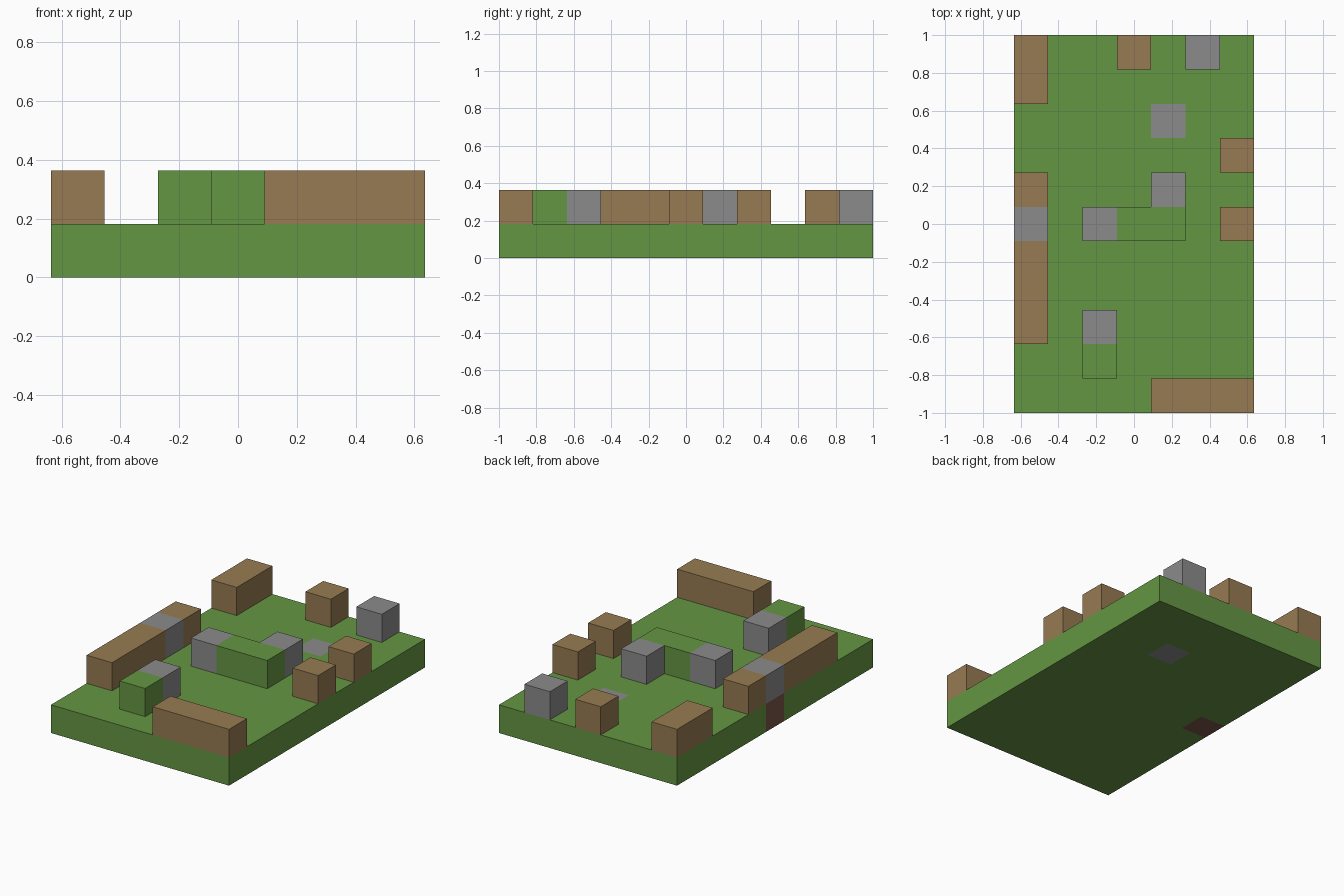
import bpy
import bmesh

if "Cube" in bpy.data.objects:
    bpy.data.objects.remove(bpy.data.objects["Cube"], do_unlink=True)

COLS, ROWS = 7, 11
CELL = 2 / ROWS


def srgb(r, g, b):
    return tuple(((c / 255 + 0.055) / 1.055) ** 2.4 for c in (r, g, b)) + (1.0,)


def material(name, color):
    mat = bpy.data.materials.new(name)
    mat.use_nodes = True
    mat.diffuse_color = color
    mat.node_tree.nodes["Principled BSDF"].inputs["Base Color"].default_value = color
    return mat


green = material("grass green", srgb(101, 150, 67))
brown = material("earth brown", srgb(151, 123, 82))
grey = material("stone grey", srgb(139, 139, 139))
dark = material("dark reddish brown", srgb(122, 85, 72))


def finish(bm, name, mats):
    bmesh.ops.recalc_face_normals(bm, faces=bm.faces)
    mesh = bpy.data.meshes.new(name)
    bm.to_mesh(mesh)
    bm.free()
    for mat in mats:
        mesh.materials.append(mat)
    obj = bpy.data.objects.new(name, mesh)
    bpy.context.collection.objects.link(obj)
    return obj


def corner(col, row, level):
    return ((col - COLS / 2) * CELL, (row - ROWS / 2) * CELL, level * CELL)


# Ground slab: one cell thick, divided into cells so single cells can be coloured
def ground(special):
    bm = bmesh.new()
    verts = [[bm.verts.new(corner(c, r, 0)) for r in range(ROWS + 1)]
             for c in range(COLS + 1)]
    for c in range(COLS):
        for r in range(ROWS):
            bm.faces.new((verts[c][r], verts[c + 1][r],
                          verts[c + 1][r + 1], verts[c][r + 1]))
    top = bmesh.ops.extrude_face_region(bm, geom=bm.faces[:], use_keep_orig=True)
    bmesh.ops.translate(bm, vec=(0, 0, CELL),
                        verts=[g for g in top["geom"] if isinstance(g, bmesh.types.BMVert)])
    for face in bm.faces:
        mid = face.calc_center_median()
        col = min(COLS - 1, int(mid.x / CELL + COLS / 2 + 0.01))
        row = min(ROWS - 1, int(mid.y / CELL + ROWS / 2 + 0.01))
        face.material_index = special.get((col, row), 0)
    finish(bm, "ground_slab", (green, grey, dark))


# Raised block covering a run of cells on the slab
def block(name, mat, col, row, cols=1, rows=1):
    bm = bmesh.new()
    bmesh.ops.create_cube(bm, size=CELL)
    bmesh.ops.scale(bm, vec=(cols, rows, 1), verts=bm.verts)
    bmesh.ops.translate(bm, vec=corner(col + cols / 2, row + rows / 2, 1.5), verts=bm.verts)
    finish(bm, name, (mat,))


ground({(4, 8): 1, (0, 5): 2})

# Earth walls and posts around the border
block("front_wall", brown, 4, 0, cols=3)
block("side_wall_front", brown, 0, 2, rows=3)
block("side_wall_end", brown, 0, 6)
block("back_corner_wall", brown, 0, 9, rows=2)
block("back_post", brown, 3, 10)
block("side_post_front", brown, 6, 5)
block("side_post_back", brown, 6, 7)

# Stone blocks
block("side_wall_stone", grey, 0, 5)
block("front_stone", grey, 2, 2)
block("middle_stone", grey, 2, 5)
block("inner_stone", grey, 4, 6)
block("back_stone", grey, 5, 10)

# Grass blocks
block("front_hedge", green, 2, 1)
block("middle_hedge", green, 3, 5, cols=2)
